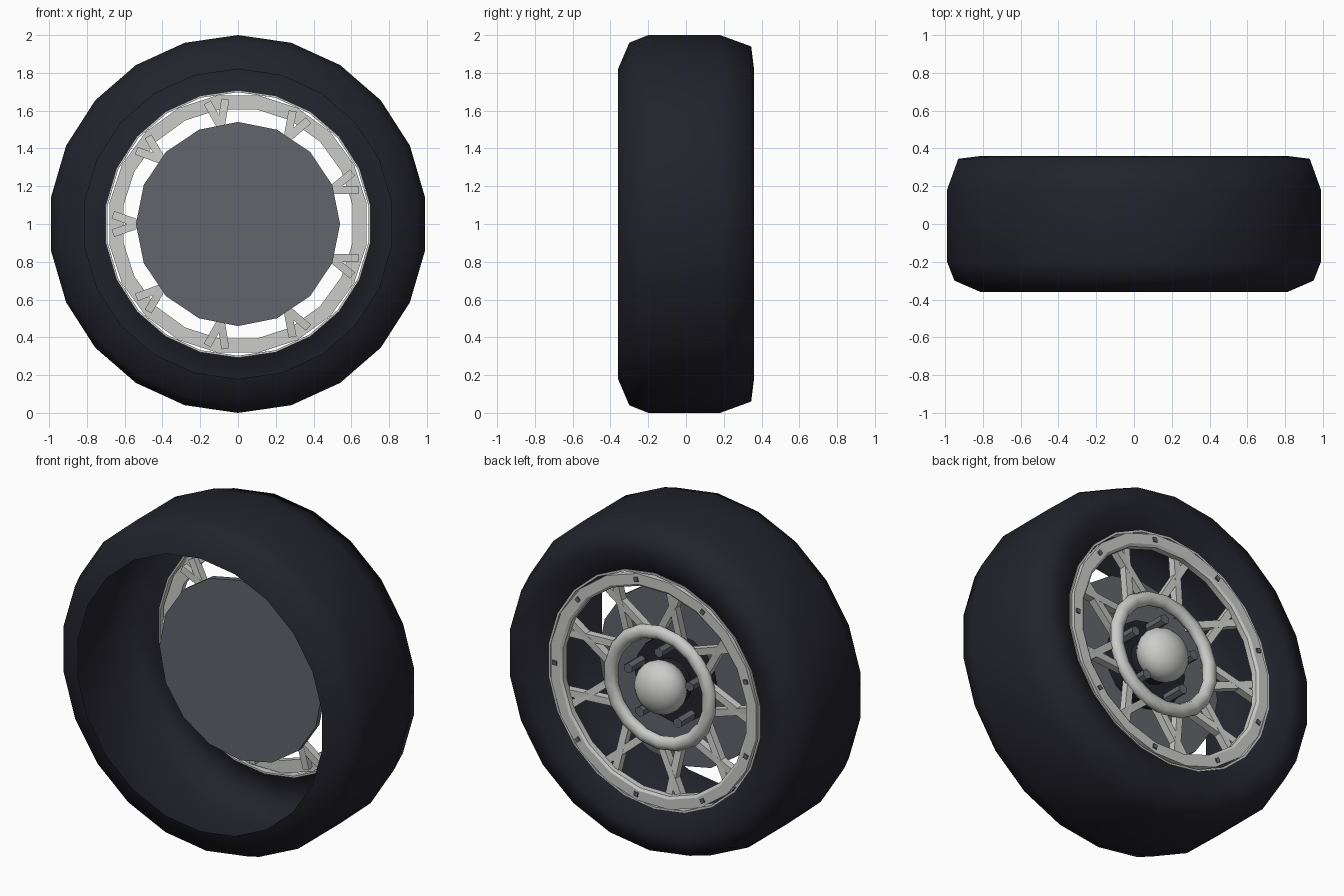
import bpy, bmesh
from math import sin, cos, pi, radians
from mathutils import Matrix, Vector

if "Cube" in bpy.data.objects:
    bpy.data.objects.remove(bpy.data.objects["Cube"], do_unlink=True)


def material(name, rgb):
    m = bpy.data.materials.new(name)
    m.use_nodes = True
    m.diffuse_color = (*rgb, 1)
    bsdf = next(n for n in m.node_tree.nodes if n.type == "BSDF_PRINCIPLED")
    bsdf.inputs["Base Color"].default_value = (*rgb, 1)
    return m


RUBBER = material("black rubber", (0.016, 0.016, 0.025))
SILVER = material("silver", (0.60, 0.60, 0.59))
STEEL = material("dark steel", (0.125, 0.13, 0.15))
CENTRE = Vector((0, 0, 1))
SPOKES = 9


def finish(name, bm, mat, angle=None):
    """Turn the bmesh into an object, smooth below the given angle."""
    bmesh.ops.recalc_face_normals(bm, faces=bm.faces)
    mesh = bpy.data.meshes.new(name)
    bm.to_mesh(mesh)
    bm.free()
    mesh.materials.append(mat)
    ob = bpy.data.objects.new(name, mesh)
    ob.location = CENTRE
    bpy.context.collection.objects.link(ob)
    if angle:
        bpy.ops.object.select_all(action="DESELECT")
        ob.select_set(True)
        bpy.context.view_layer.objects.active = ob
        bpy.ops.object.shade_smooth_by_angle(angle=radians(angle))
    return ob


def lathe(name, profile, sides, mat, closed=False, start=pi / 2, angle=None):
    """Revolve (radius, y) points round the axle; zero radius makes a pole."""
    bm = bmesh.new()
    rings = []
    for r, y in profile:
        if r == 0:
            rings.append([bm.verts.new((0, y, 0))] * sides)
            continue
        turns = [start + 2 * pi * i / sides for i in range(sides)]
        rings.append([bm.verts.new((r * cos(t), y, r * sin(t))) for t in turns])
    pairs = list(zip(rings, rings[1:]))
    if closed:
        pairs.append((rings[-1], rings[0]))
    for a, b in pairs:
        for i in range(sides):
            j = (i + 1) % sides
            corners = list(dict.fromkeys((a[i], a[j], b[j], b[i])))
            bm.faces.new(corners)
    return finish(name, bm, mat, angle)


def polar(r, t, y):
    return Vector((r * cos(t), y, r * sin(t)))


def add_box(bm, size, place):
    bmesh.ops.create_cube(bm, size=1, matrix=place @ Matrix.Diagonal((*size, 1)))


def add_beam(bm, a, b, width, depth):
    """Square bar from a to b, its depth lying near the axle direction."""
    along = (b - a).normalized()
    side = along.cross(Vector((0, 1, 0))).normalized()
    rot = Matrix((along, side, along.cross(side))).transposed().to_4x4()
    add_box(bm, ((b - a).length, width, depth),
            Matrix.Translation((a + b) / 2) @ rot)


# Tyre: a shell open on the inner side of the wheel
lathe("tyre", [(0.82, -0.36), (0.96, -0.30), (1.0, -0.20), (1.0, 0.18),
               (0.94, 0.345), (0.82, 0.36), (0.70, 0.29)],
      22, RUBBER, angle=180)

# Rim face and the thin lip that meets the tyre
lathe("rim_ring", [(0.615, 0.265), (0.615, 0.30), (0.63, 0.31), (0.69, 0.31),
                   (0.69, 0.265)],
      20, SILVER, closed=True, start=pi / 20, angle=30)
lathe("rim_lip", [(0.697, 0.25), (0.697, 0.30), (0.708, 0.30), (0.708, 0.25)],
      22, SILVER, closed=True, start=pi / 22, angle=30)

# Brake disc and hub carrier
lathe("brake_disc", [(0, 0.025), (0.54, 0.025), (0.54, 0.06), (0, 0.06)],
      16, STEEL)
lathe("hub_carrier", [(0, 0.06), (0.25, 0.06), (0.25, 0.13), (0, 0.13)],
      16, RUBBER, angle=30)
lathe("axle", [(0.13, 0.13), (0.13, 0.24)], 16, RUBBER, angle=30)

# Hub ring
tube = [(0.33 + 0.042 * cos(t), 0.245 + 0.035 * sin(t))
        for t in (2 * pi * i / 8 for i in range(8))]
lathe("hub_ring", tube, 18, SILVER, closed=True, angle=60)

# Hub cap: flattened ball
cap = [(0.155 * sin(pi * i / 12) if 0 < i < 12 else 0,
        0.24 + 0.12 * cos(pi * i / 12)) for i in range(13)]
lathe("hub_cap", cap, 24, SILVER, angle=60)

# Crossed spoke pairs
bm = bmesh.new()
for k in range(SPOKES):
    t = pi + 2 * pi * k / SPOKES
    across = Vector((-sin(t), 0, cos(t)))
    for s in (-1, 1):
        outer = polar(0.66, t, 0.255) + across * s * 0.048
        inner = polar(0.31, t, 0.215) - across * s * 0.075
        add_beam(bm, inner, outer, 0.042, 0.045)
finish("spokes", bm, SILVER)

# Small rim bolts between the spokes
bm = bmesh.new()
for k in range(SPOKES):
    t = 2 * pi * k / SPOKES
    add_box(bm, (0.026, 0.014, 0.026),
            Matrix.Translation(polar(0.655, t, 0.31)) @ Matrix.Rotation(-t, 4, "Y"))
finish("rim_bolts", bm, STEEL)

# Wheel studs around the hub cap
bm = bmesh.new()
for k in range(5):
    t = radians(18) + 2 * pi * k / 5
    bmesh.ops.create_cone(
        bm, cap_ends=True, segments=6, radius1=0.03, radius2=0.03, depth=0.14,
        matrix=Matrix.Translation(polar(0.215, t, 0.19))
        @ Matrix.Rotation(pi / 2, 4, "X"))
finish("wheel_studs", bm, STEEL)
